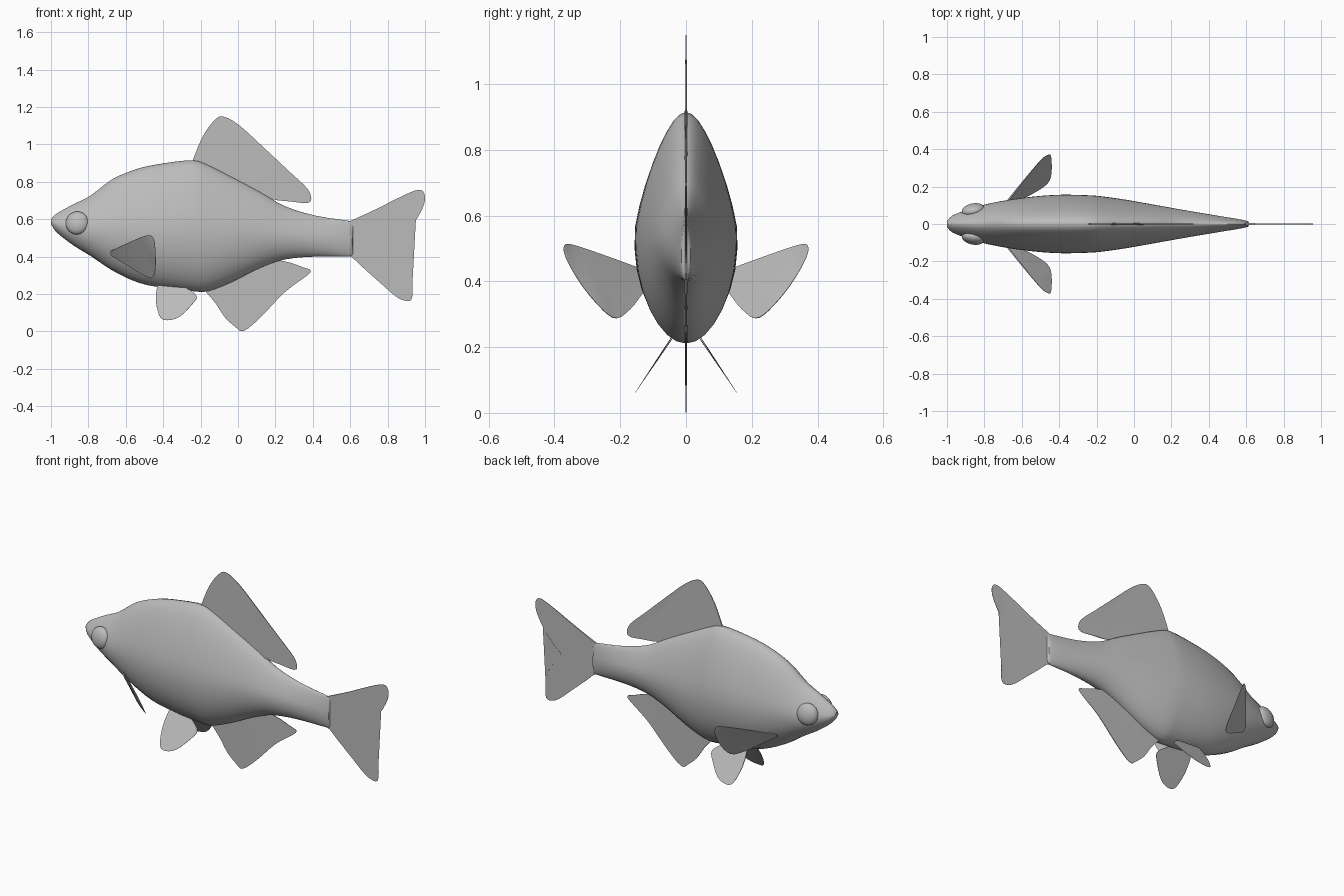
import bpy, bmesh, math
from mathutils import Vector

cube = bpy.data.objects.get("Cube")
if cube:
    bpy.data.objects.remove(cube)

grey = bpy.data.materials.new("fish_grey")
grey.use_nodes = True
grey.diffuse_color = (0.5, 0.5, 0.5, 1)
grey.node_tree.nodes["Principled BSDF"].inputs["Base Color"].default_value = (0.5, 0.5, 0.5, 1)


def finish(bm, name, smooth=40):
    bmesh.ops.recalc_face_normals(bm, faces=bm.faces)
    mesh = bpy.data.meshes.new(name)
    bm.to_mesh(mesh)
    bm.free()
    mesh.materials.append(grey)
    ob = bpy.data.objects.new(name, mesh)
    bpy.context.collection.objects.link(ob)
    bpy.ops.object.select_all(action='DESELECT')
    ob.select_set(True)
    bpy.context.view_layer.objects.active = ob
    bpy.ops.object.shade_smooth_by_angle(angle=math.radians(smooth))
    return ob


def spline(points, steps):
    """Catmull-Rom samples through the points, ends included."""
    p = [Vector(q) for q in points]
    p = [2 * p[0] - p[1]] + p + [2 * p[-1] - p[-2]]
    out = []
    for a, b, c, d in zip(p, p[1:], p[2:], p[3:]):
        for i in range(steps):
            t = i / steps
            out.append(0.5 * (2 * b + (c - a) * t + (2 * a - 5 * b + 4 * c - d) * t * t
                              + (3 * b - a - 3 * c + d) * t ** 3))
    return out + [p[-2]]


# Body: stations of (x, top, bottom, half width), lofted into rings
stations = [(-1, .60, .575, .016), (-.97, .63, .53, .045), (-.88, .68, .46, .08),
            (-.79, .725, .405, .105), (-.67, .815, .325, .128), (-.53, .872, .26, .146),
            (-.39, .90, .232, .155), (-.24, .915, .215, .152), (-.16, .89, .215, .145),
            (-.04, .83, .26, .128), (.12, .745, .34, .10), (.25, .67, .385, .077),
            (.41, .62, .40, .05), (.59, .592, .40, .02), (.615, .585, .408, .006)]
SIDES = 32


def make_body():
    bm = bmesh.new()
    rings = []
    for x, half_w, top, bottom in [(s[0], s[3], s[1], s[2]) for s in
                                   [tuple(v) for v in spline([Vector(s) for s in stations], 3)]]:
        mid, half_h = (top + bottom) / 2, (top - bottom) / 2
        ring = []
        for i in range(SIDES):
            a = math.tau * i / SIDES
            t = math.sin(a)
            # the back is pinched towards a ridge, the belly stays round
            pinch = 1 - .37 * t if t > 0 else 1 + .05 * math.sin(math.pi * -t)
            ring.append(bm.verts.new((x, half_w * math.cos(a) * pinch, mid + half_h * t)))
        rings.append(ring)
    for r, s in zip(rings, rings[1:]):
        for i in range(SIDES):
            j = (i + 1) % SIDES
            bm.faces.new((r[i], r[j], s[j], s[i]))
    bm.faces.new(rings[0])
    bm.faces.new(rings[-1])
    finish(bm, "body")


def make_fin(name, outline, root, side=1, thick=.005):
    """Thin blade whose thickness tapers away from its root point."""
    pts = spline(outline, 3)
    root = Vector(root)
    reach = max((p - root).length for p in pts)
    normal = Vector()
    for a, b in zip(pts, pts[1:] + pts[:1]):
        normal += a.cross(b)
    normal.normalize()
    bm = bmesh.new()
    sheets = []
    for sign in (1, -1):
        sheet = []
        for p in pts:
            q = p + normal * sign * thick * (1.08 - (p - root).length / reach)
            sheet.append(bm.verts.new((q.x, q.y * side, q.z)))
        sheets.append(sheet)
    front, back = sheets
    caps = [bm.faces.new(front), bm.faces.new(list(reversed(back)))]
    for i in range(len(pts)):
        j = (i + 1) % len(pts)
        bm.faces.new((front[i], front[j], back[j], back[i]))
    bmesh.ops.triangulate(bm, faces=caps)
    finish(bm, name, 30)


def upright(points):
    return [(x, 0, z) for x, z in points]


make_body()

# Fins on the centre line
make_fin("dorsal_fin", upright([
    (-.245, .90), (-.24, .92), (-.19, 1.04), (-.13, 1.125), (-.08, 1.15), (.01, 1.10), (.14, .98),
    (.28, .85), (.37, .765), (.392, .71), (.37, .687), (.28, .695), (.17, .71), (-.04, .78)]),
    (-.05, 0, .8))
make_fin("tail_fin", upright([
    (.57, .58), (.61, .595), (.73, .65), (.87, .72), (.96, .757), (.995, .74), (.995, .68),
    (.945, .585), (.87, .50), (.828, .457), (.87, .40), (.91, .34), (.932, .25), (.928, .172),
    (.89, .165), (.84, .19), (.76, .26), (.67, .34), (.61, .395), (.57, .41)]),
    (.58, 0, .5))
make_fin("anal_fin", upright([
    (-.18, .23), (-.17, .21), (-.12, .15), (-.07, .075), (-.015, .025), (.03, .002), (.12, .075),
    (.25, .21), (.37, .30), (.387, .328), (.35, .342), (.25, .375), (.12, .38), (-.04, .30)]),
    (0, 0, .32))

# Paired fins and eyes
pelvic = [(-.43, .25), (-.438, .20), (-.436, .14), (-.415, .075), (-.375, .06), (-.31, .08),
          (-.245, .145), (-.22, .185), (-.25, .215), (-.31, .25)]
pectoral = [(-.68, .12, .43), (-.58, .245, .477), (-.50, .34, .51), (-.46, .37, .51),
            (-.445, .365, .47), (-.44, .315, .385), (-.445, .25, .31), (-.47, .21, .288),
            (-.53, .17, .315), (-.60, .135, .36), (-.68, .10, .41)]
for side, label in ((1, "back"), (-1, "front")):
    make_fin("pelvic_fin_" + label, [(x, .035 + (.24 - z) * .67, z) for x, z in pelvic],
             (-.37, .04, .24), side, .004)
    make_fin("pectoral_fin_" + label, pectoral, (-.67, .11, .42), side, .004)

    bm = bmesh.new()
    bmesh.ops.create_uvsphere(bm, u_segments=24, v_segments=14, radius=1)
    eye = finish(bm, "eye_" + label, 60)
    eye.scale = (.062, .034, .062)
    eye.rotation_euler = (side * .18, 0, side * .2)
    eye.location = (-.86, side * .075, .58)
